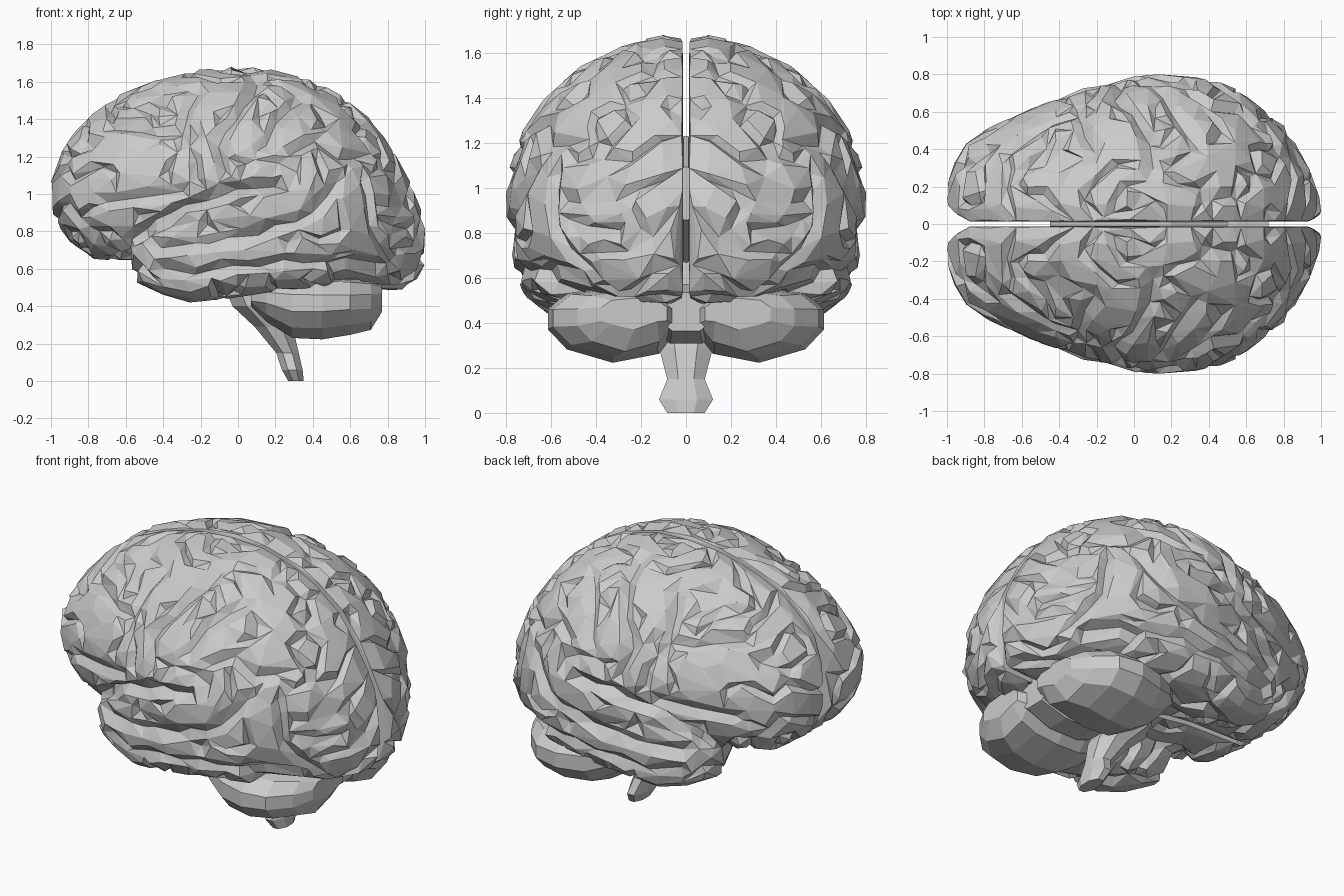
import bpy, bmesh, math
from mathutils import Vector, noise, kdtree
from mathutils.bvhtree import BVHTree

if "Cube" in bpy.data.objects:
    bpy.data.objects.remove(bpy.data.objects["Cube"])


def power(v, e):
    return math.copysign(abs(v) ** e, v)


def loft(bm, rings):
    """Skin a list of equal-length point rings and cap both ends."""
    vs = [[bm.verts.new(p) for p in ring] for ring in rings]
    n = len(vs[0])
    for a, b in zip(vs, vs[1:]):
        for i in range(n):
            j = (i + 1) % n
            bm.faces.new((a[i], a[j], b[j], b[i]))
    bm.faces.new(vs[0])
    bm.faces.new(vs[-1])
    bmesh.ops.recalc_face_normals(bm, faces=bm.faces[:])


def lobe_ring(x, yc, hw, zb, zt, n, e):
    """Rounded-box section across x."""
    out = []
    for i in range(n):
        t = math.tau * (i + 0.5) / n
        out.append((x, yc + hw * power(math.cos(t), e),
                    (zb + zt) / 2 + (zt - zb) / 2 * power(math.sin(t), e)))
    return out


def half_ring(x, y0, w, zb, zt, zc):
    """Half section: flat inner wall, domed top, squarer bottom."""
    out = []
    for i in range(21):
        t = math.pi * (0.5 - i / 20)
        c, s = max(0, math.cos(t)), math.sin(t)
        if s >= 0:
            out.append((x, y0 + (w - y0) * c ** 1.05, zc + (zt - zc) * s ** 0.98))
        else:
            out.append((x, y0 + (w - y0) * c ** 0.7, zc - (zc - zb) * abs(s) ** 0.85))
    return out


def make(name, bm, mirror=False):
    me = bpy.data.meshes.new(name)
    bm.to_mesh(me)
    bm.free()
    ob = bpy.data.objects.new(name, me)
    bpy.context.collection.objects.link(ob)
    if mirror:
        add_mirror(ob)
    return ob


def add_mirror(ob):
    m = ob.modifiers.new("mirror", 'MIRROR')
    m.use_axis = (False, True, False)
    m.use_mirror_merge = False


def bake(ob):
    """Replace the mesh by its modified result."""
    dg = bpy.context.evaluated_depsgraph_get()
    me = bpy.data.meshes.new_from_object(ob.evaluated_get(dg))
    ob.modifiers.clear()
    ob.data = me


# Cerebral hemisphere: x, half width, bottom, top
body = [(-1.0, .23, .93, 1.08), (-.96, .34, .82, 1.20), (-.9, .43, .74, 1.31),
        (-.8, .50, .66, 1.42), (-.65, .58, .65, 1.53), (-.45, .66, .65, 1.61),
        (-.2, .74, .62, 1.67), (0, .79, .58, 1.68), (.17, .80, .54, 1.67),
        (.4, .78, .51, 1.61), (.55, .72, .50, 1.53), (.7, .61, .50, 1.41),
        (.8, .53, .49, 1.28), (.88, .42, .49, 1.15), (.95, .28, .52, 1.0),
        (.99, .17, .60, .88), (1.0, .10, .68, .80)]
rings = []
for x, w, zb, zt in body:
    y0 = 0.014 + max(0, -x - 0.92) * 1.2 + max(0, x - 0.96) * 0.8
    zc = max(zb + .04, min(zt - .04, 0.96 - 0.16 * max(0, x) + 0.05 * max(0, -x)))
    rings.append(half_ring(x, y0, w, zb, zt, zc))
bm = bmesh.new()
loft(bm, rings)

# Temporal lobe: x, centre y, half width, bottom, top
temporal = [(-.57, .45, .07, .59, .72), (-.53, .46, .14, .52, .80),
            (-.4, .47, .20, .46, .86), (-.25, .48, .25, .42, .92),
            (0, .50, .27, .45, .97), (.25, .50, .27, .49, 1.0),
            (.5, .46, .24, .50, .92)]
loft(bm, [lobe_ring(*s, 20, 0.78) for s in temporal])
hemi = make("cerebral_hemispheres", bm)
m = hemi.modifiers.new("merge", 'REMESH')
m.mode = 'VOXEL'
m.voxel_size = 0.02
m = hemi.modifiers.new("soften", 'SMOOTH')
m.iterations = 3
bake(hemi)

# Main grooves as side-view paths (x, z), with depth
grooves = [
    (.08, [(-.54, .76), (-.45, .84), (-.3, .94), (-.1, 1.0), (.25, 1.06)]),
    (.05, [(-.45, .70), (-.1, .75), (.2, .80), (.4, .90), (.55, 1.08)]),
    (.045, [(-.4, .57), (-.1, .59), (.2, .62), (.6, .63), (.78, .60)]),
    (.045, [(-.1, 1.1), (-.1, 1.3), (.03, 1.48), (.1, 1.64)]),
    (.04, [(-.3, 1.25), (-.3, 1.4), (-.22, 1.56)]),
    (.04, [(.15, 1.25), (.2, 1.38), (.35, 1.5)]),
    (.04, [(-.7, 1.35), (-.5, 1.35), (-.33, 1.33)]),
    (.04, [(-.72, .97), (-.5, .98), (-.3, 1.03)]),
    (.04, [(.3, 1.25), (.42, 1.3), (.55, 1.2), (.7, 1.2)]),
    (.04, [(.68, 1.05), (.74, .8), (.85, .62)]),
    (.04, [(.8, .85), (.95, .8)])]
bm = bmesh.new()
bm.from_mesh(hemi.data)
bm.normal_update()
tree = BVHTree.FromBMesh(bm)
marks = []
for depth, path in grooves:
    for (xa, za), (xb, zb) in zip(path, path[1:]):
        for k in range(16):
            f = k / 16
            hit = tree.ray_cast(Vector((xa + (xb - xa) * f, 2, za + (zb - za) * f)),
                                Vector((0, -1, 0)))[0]
            if hit:
                marks.append((hit, depth))
kd = kdtree.KDTree(len(marks))
for i, (p, _) in enumerate(marks):
    kd.insert(p, i)
kd.balance()

# Carve wavy main grooves and finer winding folds
moves = []
for v in bm.verts:
    _, i, d = kd.find(v.co + noise.noise_vector(v.co * 6) * 0.04)
    main = marks[i][1] * math.exp(-(d / 0.04) ** 2)
    n = noise.noise(v.co * 5.2 + Vector((3.1, 7.7, 1.3)))
    fine = 0.036 * math.exp(-(n / 0.12) ** 2) * min(1, d / 0.1)
    fade = min(1, max(0, (v.co.y - 0.025) / 0.05))
    moves.append(v.normal * (0.014 - max(main, fine)) * fade)
for v, mv in zip(bm.verts, moves):
    v.co += mv
bm.to_mesh(hemi.data)
bm.free()

# Reduce to irregular flat facets, then fit to size and mirror
m = hemi.modifiers.new("facets", 'DECIMATE')
m.ratio = 1450 / (2 * len(hemi.data.polygons))
bake(hemi)
co = [v.co for v in hemi.data.vertices]
x0, x1 = min(c.x for c in co), max(c.x for c in co)
z0, z1 = min(c.z for c in co), max(c.z for c in co)
ym = max(c.y for c in co)
for c in co:
    c.x = -1 + 2 * (c.x - x0) / (x1 - x0)
    c.y = max(0.004, c.y * 0.8 / ym)
    c.z = 0.42 + 1.26 * (c.z - z0) / (z1 - z0)
hemi.data.shade_flat()
add_mirror(hemi)

# Cerebellum halves: x, centre y, half width, bottom, top
bm = bmesh.new()
loft(bm, [lobe_ring(*s, 10, 0.72) for s in [
    (.07, .32, .10, .39, .52), (.15, .30, .20, .31, .54), (.29, .31, .27, .22, .56),
    (.45, .325, .30, .21, .56), (.6, .32, .28, .235, .55), (.71, .27, .22, .27, .54),
    (.77, .23, .15, .37, .51)]])
for v in bm.verts:  # underside rises towards the outside and the middle
    if v.co.z < .4:
        v.co.z += 0.17 * max(0, v.co.y - .25) + 0.35 * max(0, .2 - v.co.y)
make("cerebellum", bm, True)

# Middle ridge between the cerebellum halves
bm = bmesh.new()
loft(bm, [lobe_ring(*s, 8, 0.7) for s in [
    (.15, 0, .1, .37, .55), (.35, 0, .14, .30, .58), (.55, 0, .14, .30, .58),
    (.72, 0, .12, .36, .54)]])
make("cerebellum_middle", bm)

# Brain stem: height, centre x, radius x, radius y
bm = bmesh.new()
stem = [(.75, .02, .14, .15), (.5, .06, .14, .18), (.4, .10, .14, .18),
        (.29, .19, .11, .13), (.15, .265, .065, .09), (.06, .29, .06, .13),
        (0, .31, .045, .09)]
loft(bm, [[(x + rx * math.cos(math.tau * (i + .5) / 8),
            ry * math.sin(math.tau * (i + .5) / 8), z) for i in range(8)]
          for z, x, rx, ry in stem])
make("brain_stem", bm)

# Bridge joining the two hemispheres deep in the middle
bm = bmesh.new()
loft(bm, [lobe_ring(*s, 8, 0.8) for s in [
    (-.45, 0, .025, .85, 1.05), (-.2, 0, .025, .7, 1.22),
    (.2, 0, .025, .65, 1.25), (.5, 0, .025, .85, 1.1)]])
make("hemisphere_bridge", bm)
